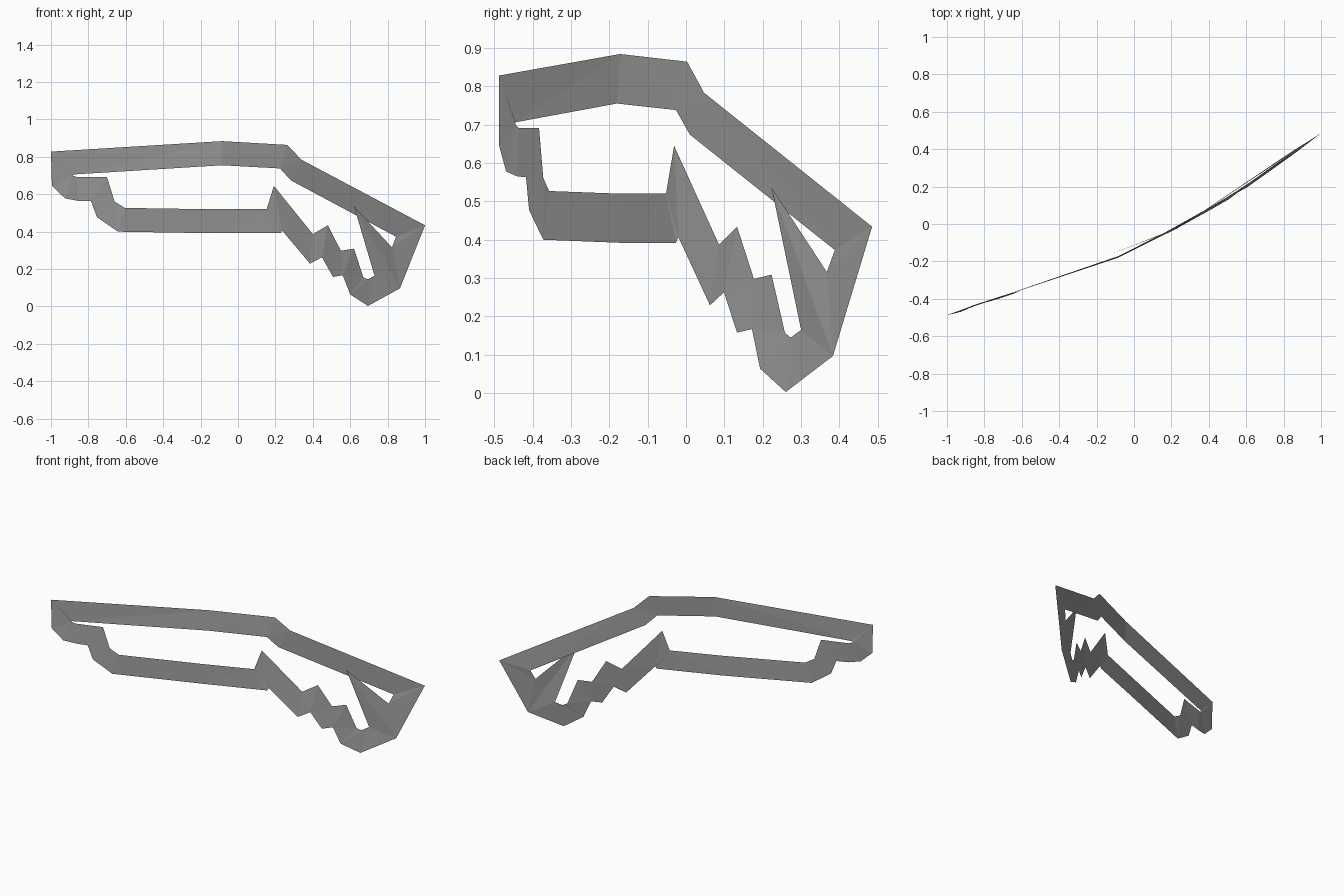
import bpy, bmesh

# Outer rim of the trim, clockwise from the top left corner (x, y, z)
outer = [
    (-1, -.487, .828), (-.085, -.172, .884), (.262, .003, .864), (.342, .047, .783),
    (1, .485, .434), (.866, .383, .097), (.866, .383, .097), (.866, .383, .097),
    (.695, .26, .003), (.6, .193, .064), (.56, .172, .167), (.508, .133, .158),
    (.449, .099, .263), (.385, .0625, .229), (.235, -.02, .407), (.228, -.026, .392),
    (-.15, -.172, .392), (-.642, -.372, .4), (-.754, -.409, .477), (-.786, -.417, .563),
    (-.856, -.44, .565), (-.925, -.469, .578), (-.995, -.487, .645)]

# Inner rim, one point facing each outer point
inner = [
    (-.877, -.445, .706), (-.085, -.18, .755), (.225, -.026, .738), (.283, .01, .674),
    (.845, .388, .373), (.823, .367, .316), (.62, .223, .536), (.73, .3, .165),
    (.695, .273, .145), (.67, .258, .157), (.62, .223, .309), (.55, .177, .298),
    (.48, .133, .434), (.4, .086, .387), (.192, -.031, .645), (.153, -.052, .52),
    (-.15, -.172, .52), (-.605, -.357, .527), (-.66, -.372, .561), (-.7, -.383, .691),
    (-.86, -.435, .691), (-.885, -.445, .7), (-.885, -.445, .7)]

# Thin closed band joining the two rims
bm = bmesh.new()
rungs = [(bm.verts.new(o), bm.verts.new(i)) for o, i in zip(outer, inner)]
for (o1, i1), (o2, i2) in zip(rungs, rungs[1:] + rungs[:1]):
    bm.faces.new((o1, i1, i2, o2))
bmesh.ops.remove_doubles(bm, verts=bm.verts, dist=.0005)
bmesh.ops.triangulate(bm, faces=bm.faces)

mesh = bpy.data.meshes.new("trim_band")
bm.to_mesh(mesh)
bm.free()

grey = bpy.data.materials.new("mid grey")
grey.diffuse_color = (.35, .35, .35, 1)
mesh.materials.append(grey)
bpy.context.collection.objects.link(bpy.data.objects.new("trim_band", mesh))
